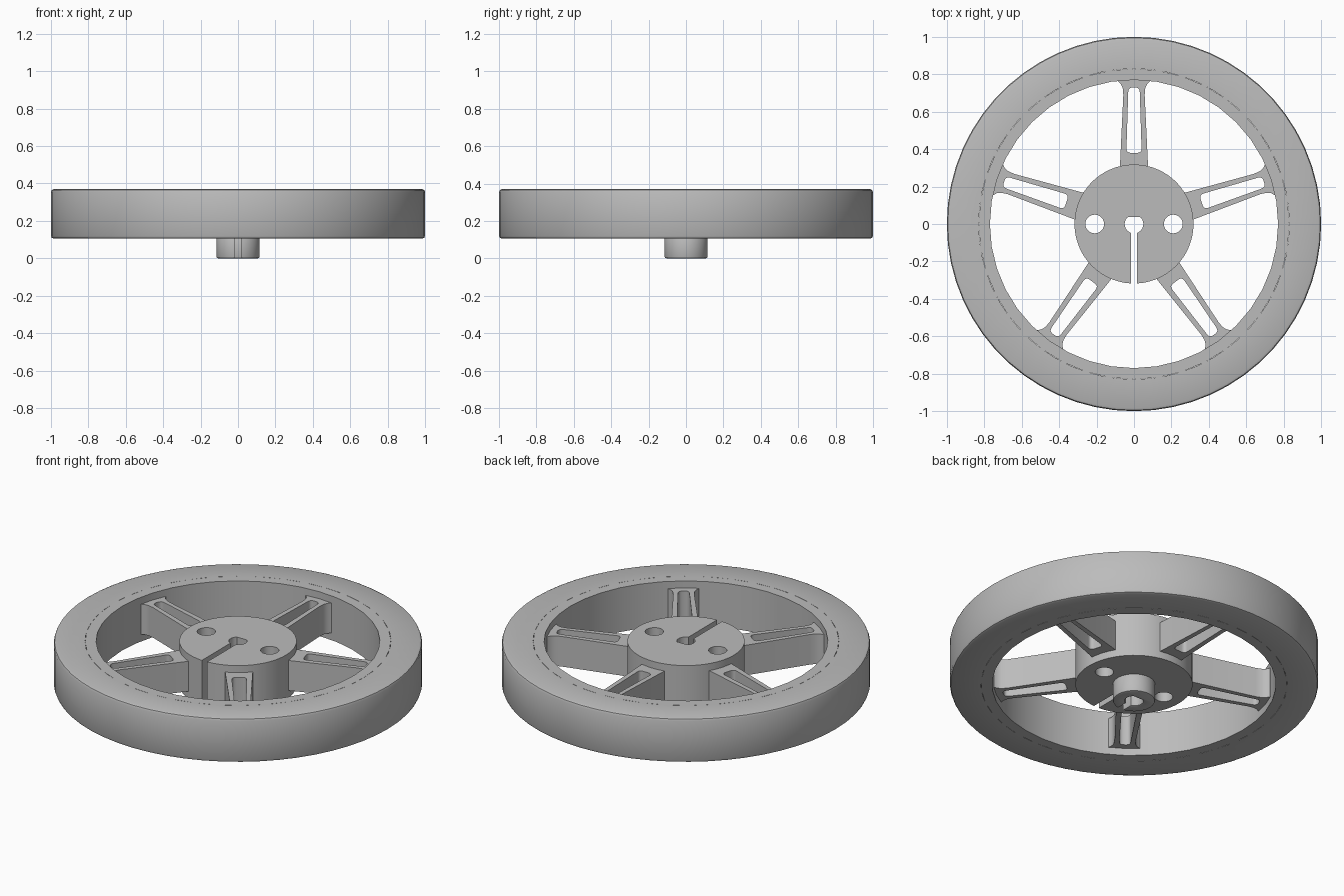
import bpy, bmesh
from math import sin, cos, pi, asin, radians
from mathutils import Vector, Matrix

cube = bpy.data.objects.get("Cube")
if cube:
    bpy.data.objects.remove(cube, do_unlink=True)

TOP, BOTTOM = 0.37, 0.105

grey = bpy.data.materials.new("plain grey")
grey.use_nodes = True
COLOUR = (0.5, 0.5, 0.5, 1)
grey.diffuse_color = COLOUR
grey.node_tree.nodes["Principled BSDF"].inputs["Base Color"].default_value = COLOUR


def finish(obj):
    """Assign the colour and shade round walls smoothly."""
    obj.data.materials.clear()
    obj.data.materials.append(grey)
    bpy.ops.object.select_all(action='DESELECT')
    obj.select_set(True)
    bpy.context.view_layer.objects.active = obj
    bpy.ops.object.shade_smooth_by_angle(angle=radians(30))
    return obj


def lathe(name, profile, steps):
    """Spin a closed (radius, height) profile around z."""
    bm = bmesh.new()
    verts = [bm.verts.new((r, 0, z)) for r, z in profile]
    edges = [bm.edges.new((v, verts[i - 1])) for i, v in enumerate(verts)]
    bmesh.ops.spin(bm, geom=verts + edges, axis=(0, 0, 1), cent=(0, 0, 0),
                   angle=2 * pi, steps=steps, use_merge=True)
    bmesh.ops.remove_doubles(bm, verts=bm.verts, dist=1e-5)
    bmesh.ops.recalc_face_normals(bm, faces=bm.faces)
    mesh = bpy.data.meshes.new(name)
    bm.to_mesh(mesh)
    bm.free()
    obj = bpy.data.objects.new(name, mesh)
    bpy.context.collection.objects.link(obj)
    return finish(obj)


def plate(name, outlines, low, high, bevel=0.0, turn=0.0):
    """Extrude flat outlines (first outer, then holes) from low to high."""
    curve = bpy.data.curves.new(name, 'CURVE')
    curve.dimensions = '2D'
    curve.fill_mode = 'BOTH'
    curve.extrude = (high - low) / 2 - bevel
    curve.bevel_depth, curve.offset = bevel, -bevel
    curve.bevel_resolution = 1
    for outline in outlines:
        spline = curve.splines.new('POLY')
        spline.points.add(len(outline) - 1)
        for point, (x, y) in zip(spline.points, outline):
            point.co = (x, y, 0, 1)
        spline.use_cyclic_u = True
    temp = bpy.data.objects.new(name + " curve", curve)
    bpy.context.collection.objects.link(temp)
    bpy.context.view_layer.update()
    graph = bpy.context.evaluated_depsgraph_get()
    mesh = bpy.data.meshes.new_from_object(temp.evaluated_get(graph))
    bpy.data.objects.remove(temp, do_unlink=True)
    bm = bmesh.new()
    bm.from_mesh(mesh)
    bmesh.ops.remove_doubles(bm, verts=bm.verts, dist=1e-4)
    bmesh.ops.recalc_face_normals(bm, faces=bm.faces)
    bm.transform(Matrix.Translation((0, 0, (low + high) / 2)) @ Matrix.Rotation(turn, 4, 'Z'))
    bm.to_mesh(mesh)
    bm.free()
    mesh.name = name
    obj = bpy.data.objects.new(name, mesh)
    bpy.context.collection.objects.link(obj)
    return finish(obj)


def arc(radius, start, end, steps, cx=0.0):
    return [(cx + radius * cos(start + (end - start) * i / steps),
             radius * sin(start + (end - start) * i / steps)) for i in range(steps + 1)]


def rounded(corners, radius, steps=4):
    """Round every corner of a polygon."""
    points = []
    for i, corner in enumerate(corners):
        c = Vector(corner)
        a = c + (Vector(corners[i - 1]) - c).normalized() * radius
        b = c + (Vector(corners[(i + 1) % len(corners)]) - c).normalized() * radius
        for k in range(steps + 1):
            t = k / steps
            points.append(tuple(a * (1 - t) ** 2 + c * 2 * t * (1 - t) + b * t * t))
    return points


def split_ring(radius, steps):
    """Disc with a flat-topped centre bore that opens to the front by a slit."""
    bore, half = 0.05, 0.017
    a, b = asin(half / radius), asin(half / bore)
    outer = arc(radius, -pi / 2 + a, 3 * pi / 2 - a, steps)
    inner = arc(bore, 3 * pi / 2 - b, -pi / 2 + b, 24)
    return outer + [(x, min(y, 0.037)) for x, y in inner]


# Tyre with softened outer edges
s = 0.016
lathe("tyre", [(0.83, BOTTOM), (1 - s, BOTTOM), (1 - s * 0.3, BOTTOM + s * 0.3),
               (1, BOTTOM + s), (1, TOP - s), (1 - s * 0.3, TOP - s * 0.3),
               (1 - s, TOP), (0.83, TOP)], 60)

# Rim inside the tyre
lathe("rim", [(0.77, BOTTOM), (0.83, BOTTOM), (0.83, TOP), (0.77, TOP)], 40)

# Hub with two through holes, and the shaft collar below it
holes = [arc(0.05, 0, 2 * pi * 23 / 24, 23, side * 0.21) for side in (-1, 1)]
plate("hub", [split_ring(0.318, 60)] + holes, BOTTOM, TOP)
plate("shaft_collar", [split_ring(0.115, 40)], 0, BOTTOM + 0.008, bevel=0.008)

# Five tapered spokes, slotted and flared where they meet the rim
edge = [(0.29, 0.076), (0.69, 0.057), (0.725, 0.06), (0.748, 0.07), (0.762, 0.085), (0.785, 0.088)]
spoke = [(r, -w) for r, w in edge] + [(r, w) for r, w in reversed(edge)]
slot = rounded([(0.38, -0.041), (0.73, -0.03), (0.73, 0.03), (0.38, 0.041)], 0.024)
for i in range(5):
    plate(f"spoke_{i + 1}", [spoke, slot], 0.148, 0.328, turn=pi / 2 + i * 2 * pi / 5)
